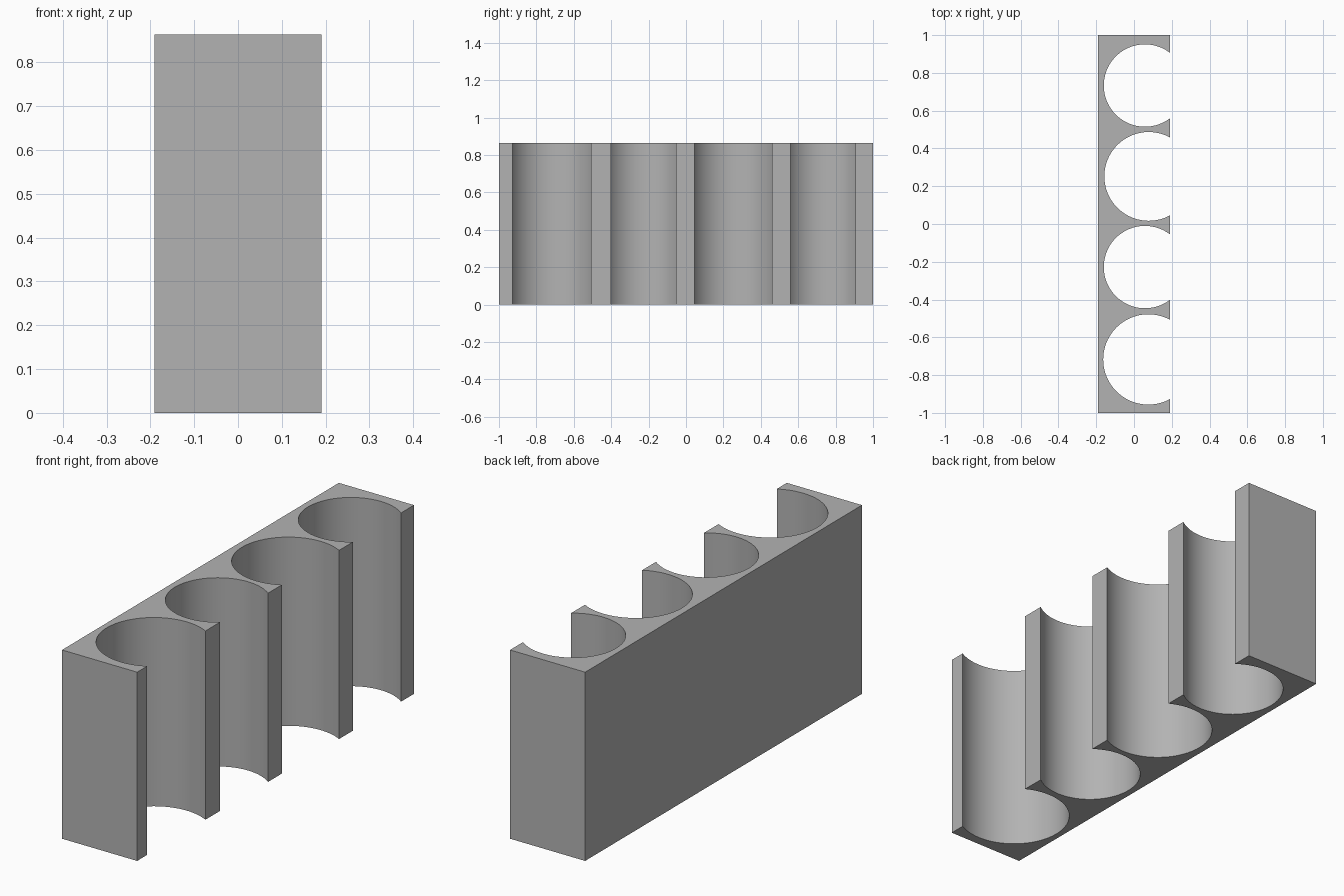
import bpy, bmesh, math

cube = bpy.data.objects.get("Cube")
if cube:
    bpy.data.objects.remove(cube, do_unlink=True)

HALF_X, HALF_Y, HEIGHT = 0.19, 1.0, 0.863
ARC_STEPS = 56

# Round pockets from front to back: centre x, centre y, radius
POCKETS = [
    (0.076, -0.717, 0.239),
    (0.058, -0.228, 0.218),
    (0.078, 0.252, 0.235),
    (0.058, 0.733, 0.218),
]


def pocket_arc(cx, cy, r):
    """Points of one pocket, from its front lip round to its back lip."""
    lip = math.acos((HALF_X - cx) / r)
    sweep = 2 * (math.pi - lip)
    angles = [-lip - sweep * i / ARC_STEPS for i in range(ARC_STEPS + 1)]
    return [(cx + r * math.cos(a), cy + r * math.sin(a)) for a in angles]


# Plan outline: plain block with the pockets opening to the +x side
outline = [(-HALF_X, HALF_Y), (-HALF_X, -HALF_Y), (HALF_X, -HALF_Y)]
for pocket in POCKETS:
    outline += pocket_arc(*pocket)
outline.append((HALF_X, HALF_Y))

# Extrude the outline to full height
bm = bmesh.new()
base = bm.faces.new([bm.verts.new((x, y, 0)) for x, y in outline])
top = bmesh.ops.extrude_face_region(bm, geom=[base], use_keep_orig=True)
bmesh.ops.translate(bm, vec=(0, 0, HEIGHT),
                    verts=[g for g in top["geom"] if isinstance(g, bmesh.types.BMVert)])
bmesh.ops.recalc_face_normals(bm, faces=bm.faces)
mesh = bpy.data.meshes.new("pocket_holder")
bm.to_mesh(mesh)
bm.free()
holder = bpy.data.objects.new("pocket_holder", mesh)
bpy.context.collection.objects.link(holder)

# Plain grey
grey = bpy.data.materials.new("plain_grey")
grey.use_nodes = True
colour = (0.45, 0.45, 0.45, 1)
grey.diffuse_color = colour
grey.node_tree.nodes["Principled BSDF"].inputs["Base Color"].default_value = colour
mesh.materials.append(grey)

# Smooth pocket walls, sharp lips and rims
bpy.ops.object.select_all(action="DESELECT")
holder.select_set(True)
bpy.context.view_layer.objects.active = holder
bpy.ops.object.shade_smooth_by_angle(angle=math.radians(25))
